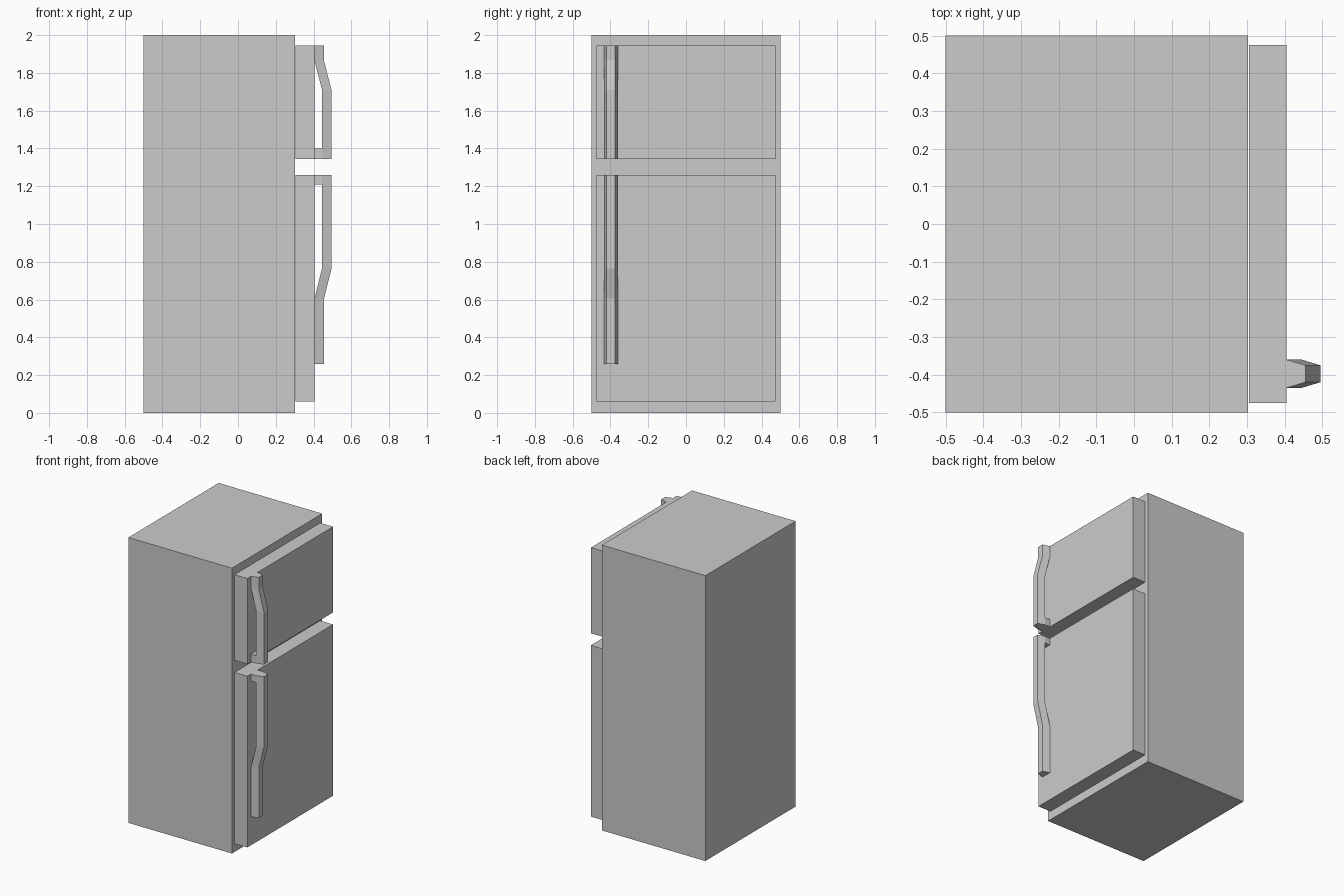
import bpy
import bmesh

cube = bpy.data.objects.get("Cube")
if cube:
    bpy.data.objects.remove(cube, do_unlink=True)

grey = bpy.data.materials.new("light grey enamel")
grey.use_nodes = True
colour = (0.6, 0.6, 0.6, 1)
grey.diffuse_color = colour
grey.node_tree.nodes["Principled BSDF"].inputs["Base Color"].default_value = colour


def finish(name, bm):
    bmesh.ops.recalc_face_normals(bm, faces=bm.faces)
    mesh = bpy.data.meshes.new(name)
    bm.to_mesh(mesh)
    bm.free()
    mesh.materials.append(grey)
    obj = bpy.data.objects.new(name, mesh)
    bpy.context.collection.objects.link(obj)
    return obj


def add_box(bm, low, high):
    verts = bmesh.ops.create_cube(bm, size=1)["verts"]
    for v in verts:
        for i in range(3):
            v.co[i] = low[i] if v.co[i] < 0 else high[i]


def box(name, low, high):
    bm = bmesh.new()
    add_box(bm, low, high)
    return finish(name, bm)


DOOR_FACE = 0.405
HANDLE_Y = -0.3975
INNER, OUTER = 0.0375, 0.0225   # half widths of the tapered bar
DEPTH, OFFSET = 0.05, 0.04      # bar thickness and stand-off from the door


def handle(name, z_levels, z_bracket):
    """Tapered bar lying on the door at one end and standing off at the other."""
    bm = bmesh.new()
    rings = []
    for z, offset in zip(z_levels, (0, 0, OFFSET, OFFSET)):
        x0 = DOOR_FACE + offset
        x1 = x0 + DEPTH
        rings.append([bm.verts.new((x, HANDLE_Y + y, z)) for x, y in
                      ((x0, -INNER), (x1, -OUTER), (x1, OUTER), (x0, INNER))])
    for a, b in zip(rings, rings[1:]):
        for i in range(4):
            j = (i + 1) % 4
            bm.faces.new((a[i], a[j], b[j], b[i]))
    bm.faces.new(rings[0])
    bm.faces.new(rings[-1])
    # Bracket joining the raised end to the door
    low, high = sorted((z_levels[-1], z_bracket))
    add_box(bm, (DOOR_FACE, HANDLE_Y - INNER, low),
            (DOOR_FACE + OFFSET, HANDLE_Y + INNER, high))
    return finish(name, bm)


# Cabinet and the two doors
box("cabinet", (-0.5, -0.5, 0), (0.303, 0.5, 2))
box("freezer_door", (0.305, -0.475, 1.345), (DOOR_FACE, 0.475, 1.945))
box("fridge_door", (0.305, -0.475, 0.06), (DOOR_FACE, 0.475, 1.26))

# Handles, raised ends facing each other
handle("freezer_handle", (1.945, 1.865, 1.71, 1.345), 1.4)
handle("fridge_handle", (0.26, 0.605, 0.765, 1.26), 1.21)
